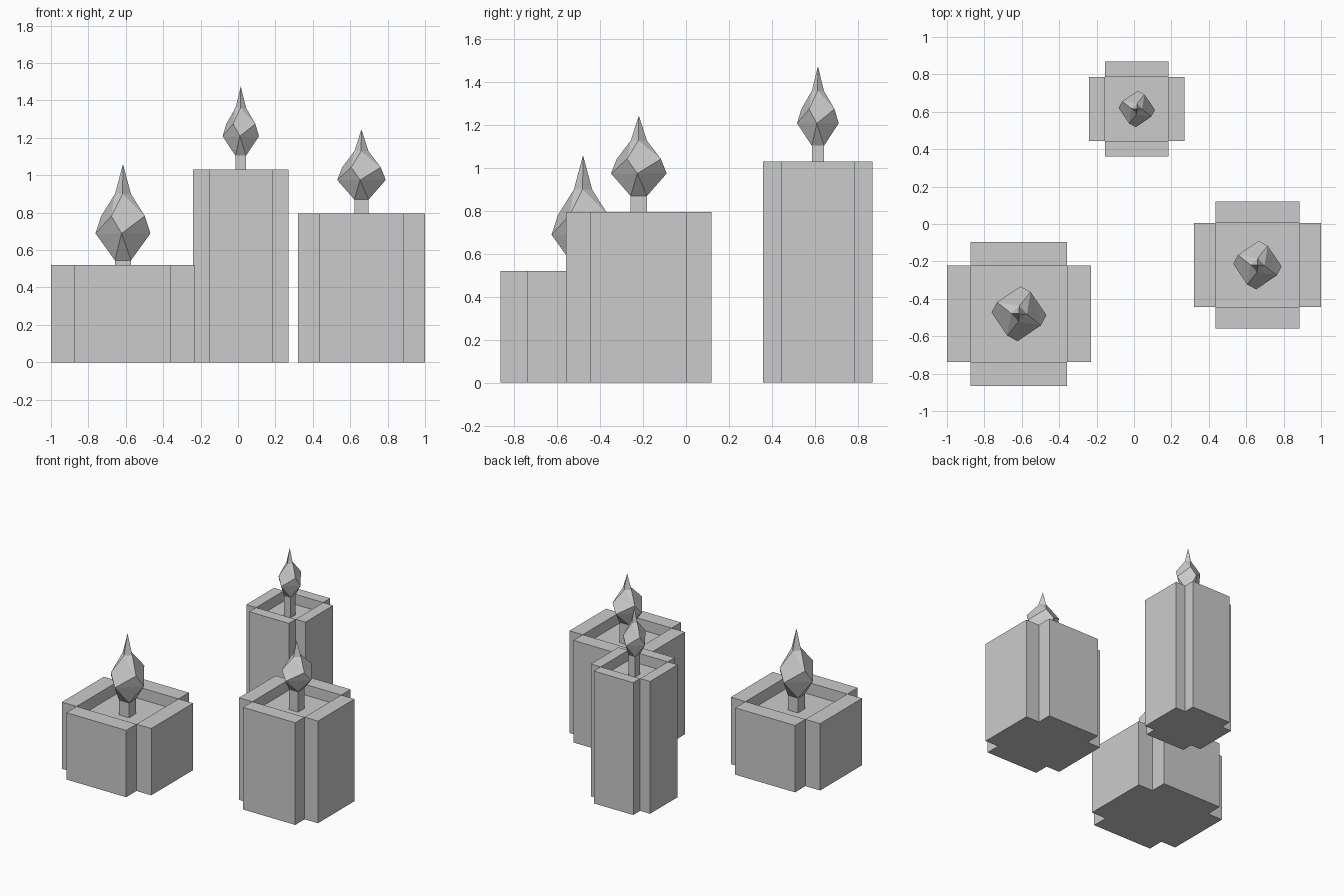
import bpy, bmesh
from math import sin, cos, radians

if "Cube" in bpy.data.objects:
    bpy.data.objects.remove(bpy.data.objects["Cube"])


def make_object(name, bm):
    bmesh.ops.recalc_face_normals(bm, faces=bm.faces)
    mesh = bpy.data.meshes.new(name)
    bm.to_mesh(mesh)
    bm.free()
    obj = bpy.data.objects.new(name, mesh)
    bpy.context.collection.objects.link(obj)
    return obj


def ring(bm, x, y, z, radius, angle):
    return [bm.verts.new((x + radius * cos(radians(angle + 90 * i)),
                          y + radius * sin(radians(angle + 90 * i)), z))
            for i in range(4)]


# Wax body: plus-shaped block with a square well in the top
def wax_body(name, x, y, half, arm, height, floor):
    bm = bmesh.new()
    outline = []
    for i in range(4):
        c, s = round(cos(radians(90 * i))), round(sin(radians(90 * i)))
        for u, v in ((half, -arm), (half, arm), (arm, arm)):
            outline.append((x + u * c - v * s, y + u * s + v * c))
    low = [bm.verts.new((px, py, 0)) for px, py in outline]
    top = [bm.verts.new((px, py, height)) for px, py in outline]
    well = [bm.verts.new((*outline[i], floor)) for i in (2, 5, 8, 11)]
    bm.faces.new(low[::-1])
    bm.faces.new(well)
    for i in range(12):
        j = (i + 1) % 12
        bm.faces.new((low[i], low[j], top[j], top[i]))
    for i in range(4):
        a, b = 3 * i - 1, 3 * i + 2
        bm.faces.new((top[a], top[3 * i], top[3 * i + 1], top[b]))   # rim
        bm.faces.new((top[a], top[b], well[i], well[i - 1]))         # well wall
    # normals set explicitly by winding, as rim corners share edges
    mesh = bpy.data.meshes.new(name)
    bm.to_mesh(mesh)
    bm.free()
    bpy.context.collection.objects.link(bpy.data.objects.new(name, mesh))


def loft(name, rings_spec, x, y, tip=None):
    bm = bmesh.new()
    rings = [ring(bm, x, y, *spec) for spec in rings_spec]
    for lo, hi in zip(rings, rings[1:]):
        for i in range(4):
            j = (i + 1) % 4
            bm.faces.new((lo[i], lo[j], hi[j], hi[i]))
    if tip:
        point = bm.verts.new((x, y, tip))
        for i in range(4):
            bm.faces.new((rings[-1][i], rings[-1][(i + 1) % 4], point))
    bmesh.ops.triangulate(bm, faces=bm.faces, quad_method='SHORT_EDGE')
    make_object(name, bm)


# name, x, y, half width, arm half width, height, well floor, flame base, tip
candles = [
    ("short", -0.615, -0.48, 0.385, 0.258, 0.52, 0.43, 0.545, 1.06),
    ("tall", 0.015, 0.615, 0.255, 0.17, 1.03, 0.95, 1.105, 1.475),
    ("medium", 0.66, -0.22, 0.34, 0.225, 0.795, 0.712, 0.87, 1.245),
]
for name, x, y, half, arm, height, floor, base, tip in candles:
    wax_body(name + "_candle_body", x, y, half, arm, height, floor)
    wick = half * 0.112 * 2 ** 0.5
    loft(name + "_candle_wick", [(floor, wick, 45), (base, wick, 45)], x, y)
    # Flame: twisted square sections closing to a point
    r, h = half * 0.382, tip - base
    loft(name + "_candle_flame",
         [(base, wick, 45), (base + 0.28 * h, r, -3),
          (base + 0.46 * h, r * 0.9, -28), (base + 0.69 * h, r * 0.29, -3)],
         x, y, tip)
